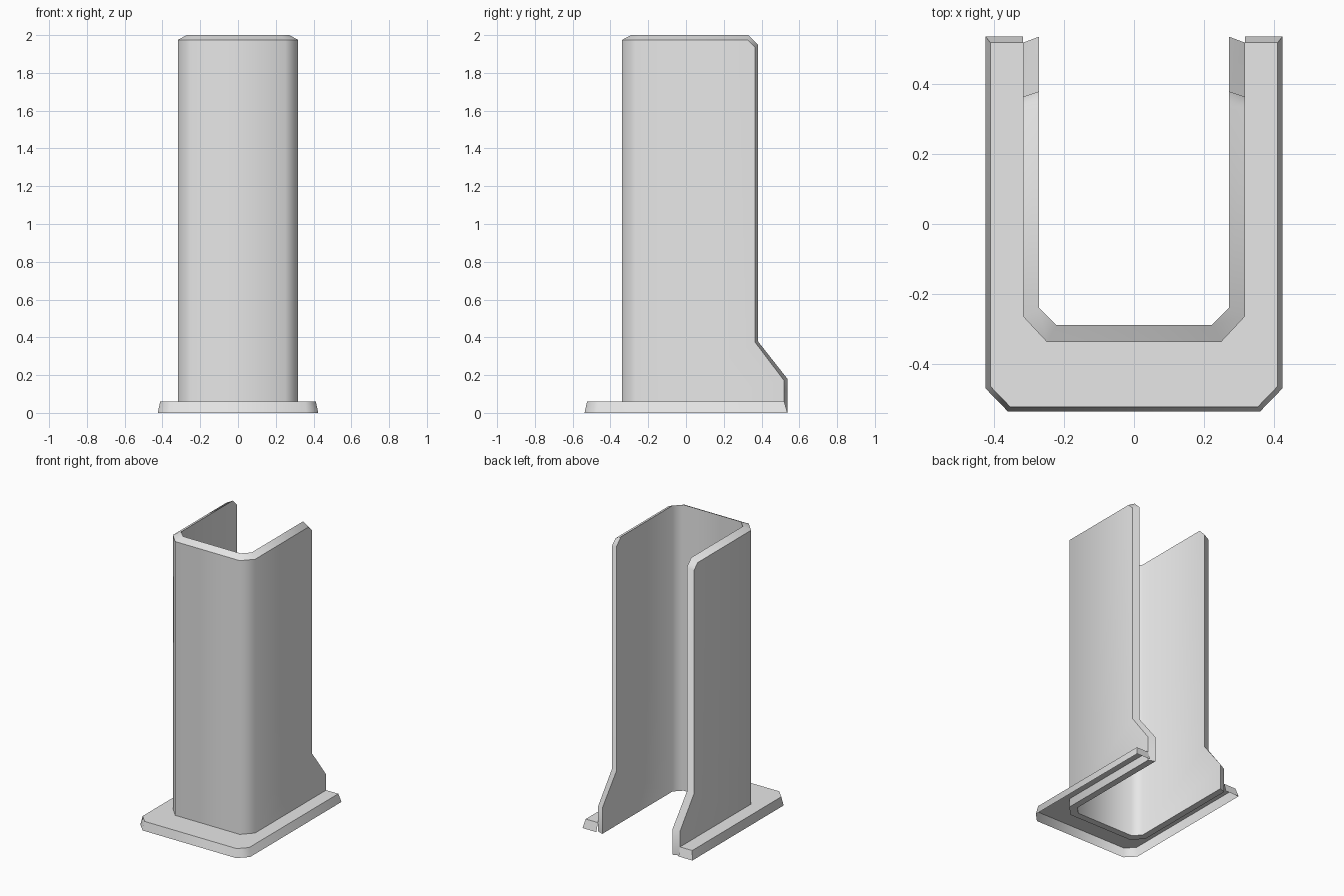
import bpy
import bmesh
import math

cube = bpy.data.objects.get("Cube")
if cube:
    bpy.data.objects.remove(cube, do_unlink=True)

# Single light grey finish
grey = bpy.data.materials.new("light_grey")
grey.use_nodes = True
COLOUR = (0.8, 0.8, 0.8, 1)
grey.diffuse_color = COLOUR
grey.node_tree.nodes["Principled BSDF"].inputs["Base Color"].default_value = COLOUR


def finish(bm, name):
    """Turn the bmesh into a smooth-shaded object with sharp creases."""
    bmesh.ops.recalc_face_normals(bm, faces=bm.faces)
    mesh = bpy.data.meshes.new(name)
    bm.to_mesh(mesh)
    bm.free()
    mesh.materials.append(grey)
    obj = bpy.data.objects.new(name, mesh)
    bpy.context.collection.objects.link(obj)
    bpy.ops.object.select_all(action="DESELECT")
    obj.select_set(True)
    bpy.context.view_layer.objects.active = obj
    bpy.ops.object.shade_smooth_by_angle(angle=math.radians(50))
    return obj


def sheet(bm, x, corner_x, front, corner_y, top, back):
    """One skin of the folded wall; returns its outline in order."""
    side = [(corner_y, top)] + back + [(corner_y, 0)]
    right = [bm.verts.new((x, y, z)) for y, z in side]
    left = [bm.verts.new((-x, y, z)) for y, z in side]
    fr_top, fr_bot, fl_top, fl_bot = [
        bm.verts.new((s * corner_x, front, z)) for s in (1, -1) for z in (top, 0)]
    bm.faces.new(right)
    bm.faces.new(left)
    bm.faces.new((right[0], right[-1], fr_bot, fr_top))
    bm.faces.new((left[0], left[-1], fl_bot, fl_top))
    bm.faces.new((fr_top, fr_bot, fl_bot, fl_top))
    return right + [fr_bot, fl_bot] + left[::-1] + [fl_top, fr_top]


# Folded wall: inner and outer skins joined by a slanted rim
bm = bmesh.new()
inner = sheet(bm, 0.272, 0.222, -0.29, -0.24, 2.0,
              [(0.33, 2.0), (0.38, 1.95), (0.38, 0.38), (0.537, 0.18), (0.537, 0)])
outer = sheet(bm, 0.318, 0.25, -0.338, -0.265, 1.975,
              [(0.325, 1.975), (0.365, 1.935), (0.365, 0.375), (0.52, 0.17), (0.52, 0)])
for i in range(len(inner)):
    j = (i + 1) % len(inner)
    bm.faces.new((inner[i], inner[j], outer[j], outer[i]))
finish(bm, "folded_wall")


def u_path(bm, x, corner_x, back, corner_y, front, z):
    """U-shaped row of points with cut corners, open at the back."""
    half = [(x, back), (x, corner_y), (corner_x, front)]
    points = half + [(-px, py) for px, py in reversed(half)]
    return [bm.verts.new((px, py, z)) for px, py in points]


# Base flange: flat top with a slightly flared skirt, hollow underneath
bm = bmesh.new()
hem = u_path(bm, 0.425, 0.362, 0.537, -0.472, -0.537, 0)
brim = u_path(bm, 0.412, 0.355, 0.52, -0.465, -0.524, 0.06)
root = u_path(bm, 0.318, 0.25, 0.52, -0.265, -0.338, 0.06)
for a, b in ((hem, brim), (brim, root)):
    for i in range(len(a) - 1):
        bm.faces.new((a[i], a[i + 1], b[i + 1], b[i]))
for end, side in ((0, 1), (-1, -1)):
    foot = bm.verts.new((side * 0.318, 0.537, 0))
    bm.faces.new((hem[end], brim[end], root[end], foot))
finish(bm, "base_flange")
